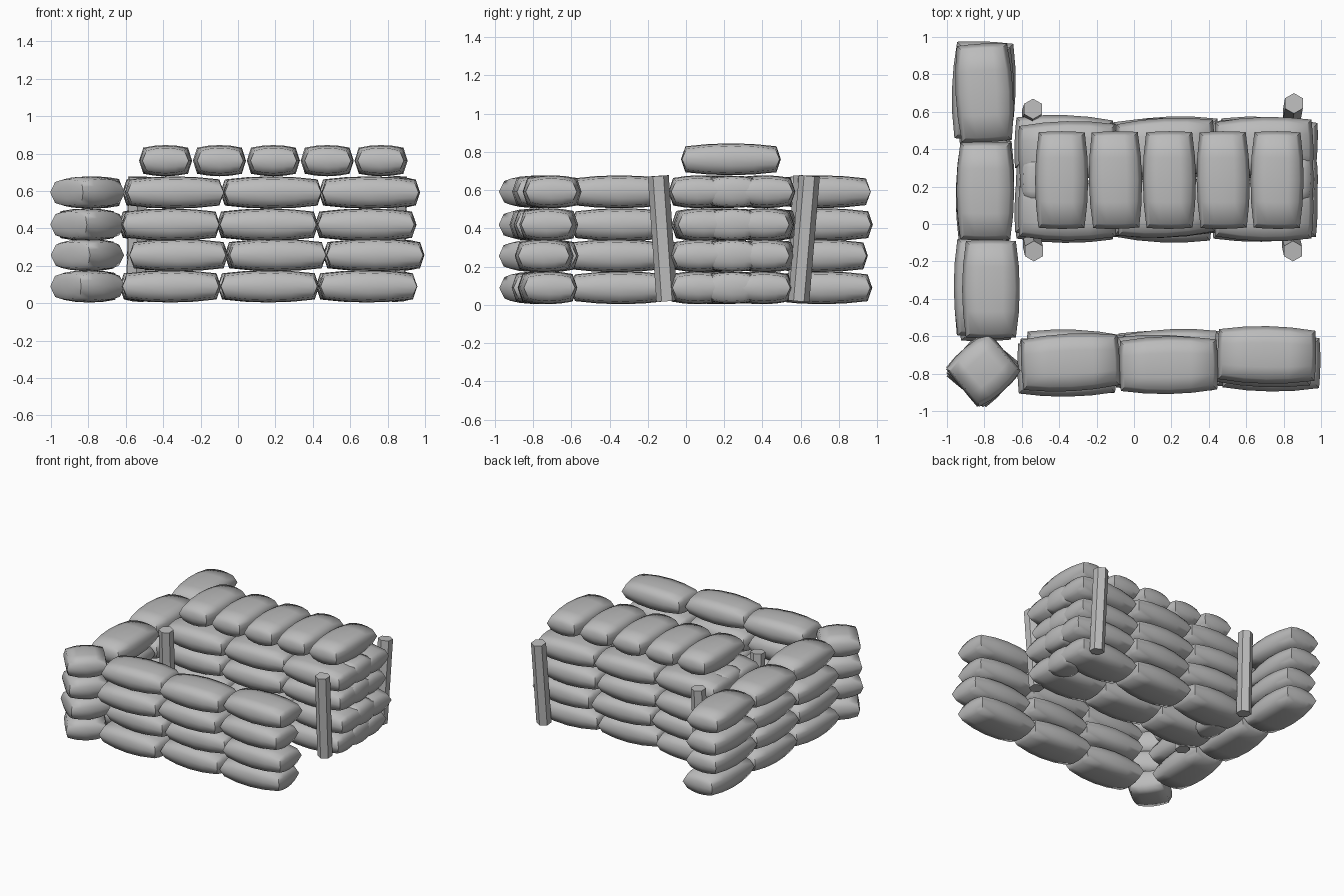
import bpy
import bmesh
import math
import random
from mathutils import Vector

random.seed(4)

cube = bpy.data.objects.get("Cube")
if cube:
    bpy.data.objects.remove(cube, do_unlink=True)

grey = bpy.data.materials.new("plain_grey")
grey.use_nodes = True
colour = (0.5, 0.5, 0.5, 1)
grey.diffuse_color = colour
grey.node_tree.nodes["Principled BSDF"].inputs["Base Color"].default_value = colour


# One pillow-shaped bag: a gridded box with a seam at mid height and creased end corners
def make_bag_mesh():
    bm = bmesh.new()
    bmesh.ops.create_cube(bm, size=2)
    bmesh.ops.subdivide_edges(bm, edges=bm.edges[:], cuts=3, use_grid_fill=True)
    for f in bm.faces:
        f.smooth = True
    for e in bm.edges:
        e.smooth = not all(abs(v.co.x) > 0.99 and abs(v.co.y) > 0.99 for v in e.verts)
    for v in bm.verts:
        u, s, w = v.co
        seam = 1 - abs(w)
        x = u * (0.232 + 0.023 * seam + 0.006 * (1 - s * s))
        y = s * (0.107 + 0.024 * seam + 0.02 * (1 - u * u))
        z = w * (0.056 + 0.016 * (1 - u * u) + 0.014 * (1 - s * s))
        v.co = Vector((x, y, z))
    mesh = bpy.data.meshes.new("sandbag")
    bm.to_mesh(mesh)
    bm.free()
    mesh.materials.append(grey)
    return mesh


bag_mesh = make_bag_mesh()


def bag(name, x, y, z, turn=0, scale=(1, 1, 1)):
    obj = bpy.data.objects.new(name, bag_mesh)
    bpy.context.collection.objects.link(obj)
    obj.location = (x, y, z)
    obj.rotation_euler.z = math.radians(turn)
    obj.scale = scale


def jitter(amount):
    return random.uniform(-amount, amount)


heights = (0.09, 0.257, 0.42, 0.592)
shift = (-0.005, 0.033, -0.01, 0.01)
columns = (-0.35, 0.175, 0.7)
top_front_y = (-0.74, -0.755, -0.7)
top_left_x = (-0.765, -0.795, -0.8)

for layer, z in enumerate(heights):
    top = layer == 3
    for i, c in enumerate(columns):
        # Front wall
        y = top_front_y[i] if top else -0.742 + jitter(0.03)
        turn = (3, 1, -1)[i] if top else jitter(3)
        bag("front_wall_bag", c + shift[layer], y, z, turn, (1.01, 1.02, 1))

        # Side wall
        x = top_left_x[i] if top else -0.8 + jitter(0.022)
        turn = (90, 90, 93)[i] if top else 90 + jitter(3)
        bag("side_wall_bag", x, c + 0.007 - shift[layer] * 0.6, z, turn, (1.01, 1.02, 1))

        # Central block, two rows deep
        for row_y in (0.075, 0.405):
            y = row_y + (-0.01, 0.005, 0.01, 0)[layer] + jitter(0.012)
            bag("block_bag", c - 0.015 + shift[layer], y, z, jitter(3), (1.01, 1.03, 1))

    # Corner where the walls meet
    bag("corner_bag", -0.805, -0.78, z, (38, 52, 47, 41)[layer], (0.58, 1.02, 1))

    # Small bags closing the ends of the central block
    for x in (-0.515, 0.845):
        bag("block_end_bag", x + shift[layer], 0.24, z, 90, (0.55, 0.7, 0.97))

# Crosswise bags on top of the block
for i in range(5):
    bag("roof_bag", -0.387 + i * 0.288, 0.235, 0.762, 90 + jitter(1), (1, 0.94, 0.97))


# Leaning hexagonal posts
def post(bottom, top):
    a, b = Vector(bottom), Vector(top)
    axis = b - a
    bpy.ops.mesh.primitive_cylinder_add(
        vertices=6, radius=0.055, depth=axis.length, location=(a + b) / 2)
    obj = bpy.context.object
    obj.name = "post"
    obj.rotation_euler = (-math.atan2(axis.y, axis.z), math.atan2(axis.x, axis.z), 0)
    obj.data.materials.append(grey)


for x, bottom_y, top_y in ((-0.54, -0.1, -0.145), (0.845, -0.1, -0.145),
                           (-0.545, 0.585, 0.615), (0.85, 0.59, 0.645)):
    post((x - 0.005, bottom_y, 0.02), (x + 0.005, top_y, 0.675))
